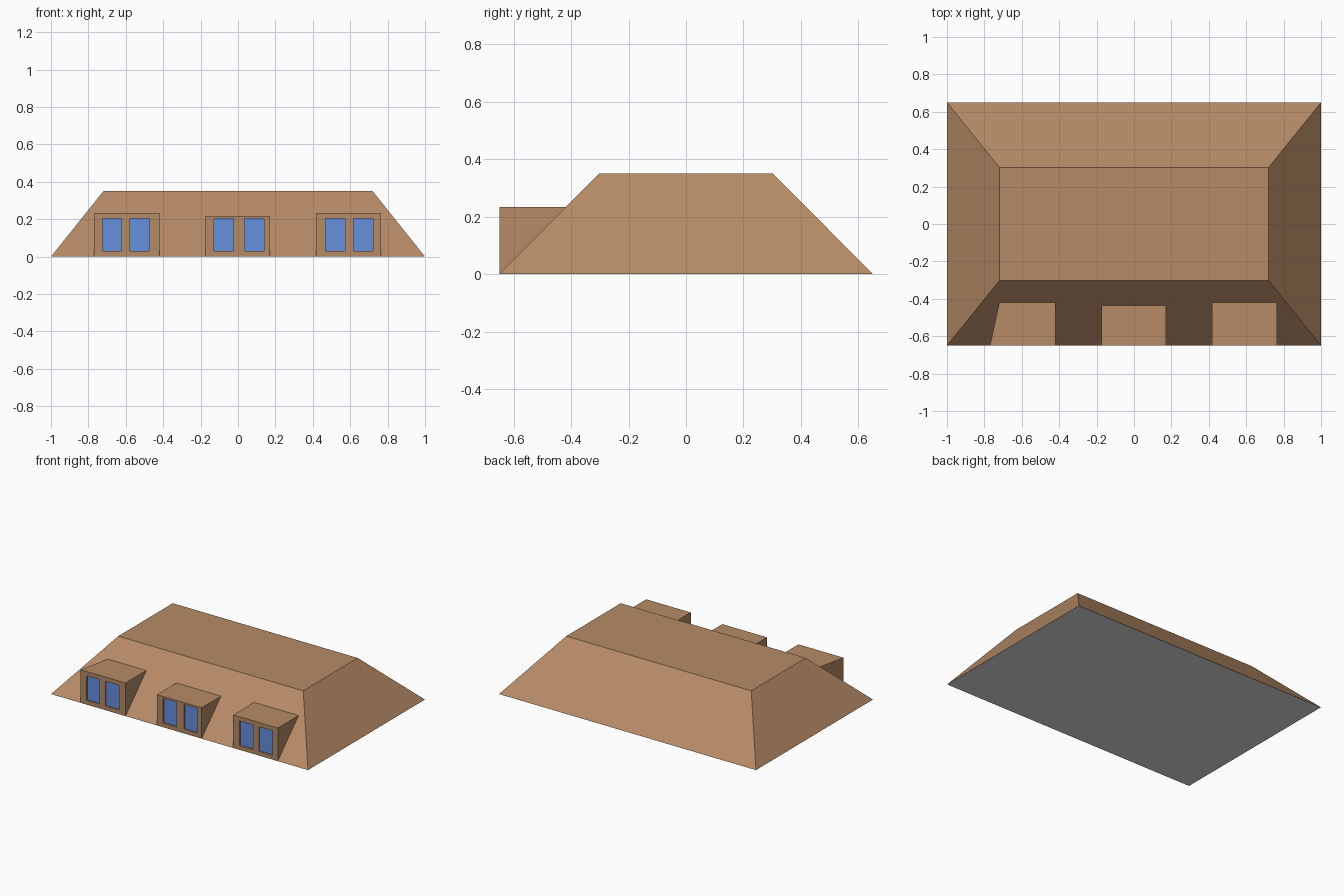
import bpy, bmesh

if "Cube" in bpy.data.objects:
    bpy.data.objects.remove(bpy.data.objects["Cube"])


def material(name, srgb):
    m = bpy.data.materials.new(name)
    lin = [((c / 255 + 0.055) / 1.055) ** 2.4 for c in srgb]
    m.diffuse_color = (*lin, 1)
    m.use_nodes = True
    m.node_tree.nodes["Principled BSDF"].inputs["Base Color"].default_value = m.diffuse_color
    return m


BROWN = material("brown_tile", (182, 139, 102))
BLUE = material("blue_glass", (102, 144, 222))
GREY = material("pale_grey_base", (225, 225, 225))

HALF_Y, TOP_X, TOP_Y, HEIGHT = 0.65, 0.72, 0.303, 0.35


def finish(bm, name, mats):
    me = bpy.data.meshes.new(name)
    bm.to_mesh(me)
    bm.free()
    for m in mats:
        me.materials.append(m)
    ob = bpy.data.objects.new(name, me)
    bpy.context.collection.objects.link(ob)
    return ob


# Roof: a cube tapered towards a flat top, grey underneath
bm = bmesh.new()
bmesh.ops.create_cube(bm, size=2)
for v in bm.verts:
    top = v.co.z > 0
    v.co.x *= TOP_X if top else 1
    v.co.y *= TOP_Y if top else HALF_Y
    v.co.z = HEIGHT if top else 0
bm.normal_update()
for f in bm.faces:
    f.material_index = 1 if f.normal.z < -0.5 else 0
finish(bm, "hipped_roof", [BROWN, GREY])


# Dormer: gridded front with two recessed panes, flat top and triangular cheeks
def dormer(name, x0, x1, height, panes, back_x0=None):
    bm = bmesh.new()
    front = -HALF_Y
    back = front + height * (HALF_Y - TOP_Y) / HEIGHT
    bx0 = x0 if back_x0 is None else back_x0
    xs = [x0, *panes, x1]
    zs = [0, 0.03, 0.203, height]
    glass = []
    for i in range(5):
        for j in range(3):
            a, b, c, d = xs[i], xs[i + 1], zs[j], zs[j + 1]
            f = bm.faces.new([bm.verts.new((x, front, z))
                              for x, z in ((a, c), (b, c), (b, d), (a, d))])
            if i in (1, 3) and j == 1:
                f.material_index = 1
                glass.append(f)

    def face(*pts):
        bm.faces.new([bm.verts.new(p) for p in pts])

    face((x0, front, height), (x1, front, height), (x1, back, height), (bx0, back, height))
    face((x1, front, 0), (x1, back, height), (x1, front, height))
    face((x0, front, 0), (x0, front, height), (bx0, back, height))
    bmesh.ops.remove_doubles(bm, verts=bm.verts, dist=1e-5)
    bm.normal_update()
    # Push the panes back and keep the reveals brown
    rims = bmesh.ops.inset_individual(bm, faces=glass, thickness=0, depth=-0.01)
    for f in rims["faces"]:
        f.material_index = 0
    for f in glass:
        f.material_index = 1
    finish(bm, name, [BROWN, BLUE])


dormer("left_dormer", -0.77, -0.42, 0.233, (-0.725, -0.622, -0.578, -0.472), back_x0=-0.72)
dormer("middle_dormer", -0.175, 0.172, 0.217, (-0.127, -0.024, 0.035, 0.138))
dormer("right_dormer", 0.418, 0.765, 0.233, (0.467, 0.573, 0.617, 0.723))
